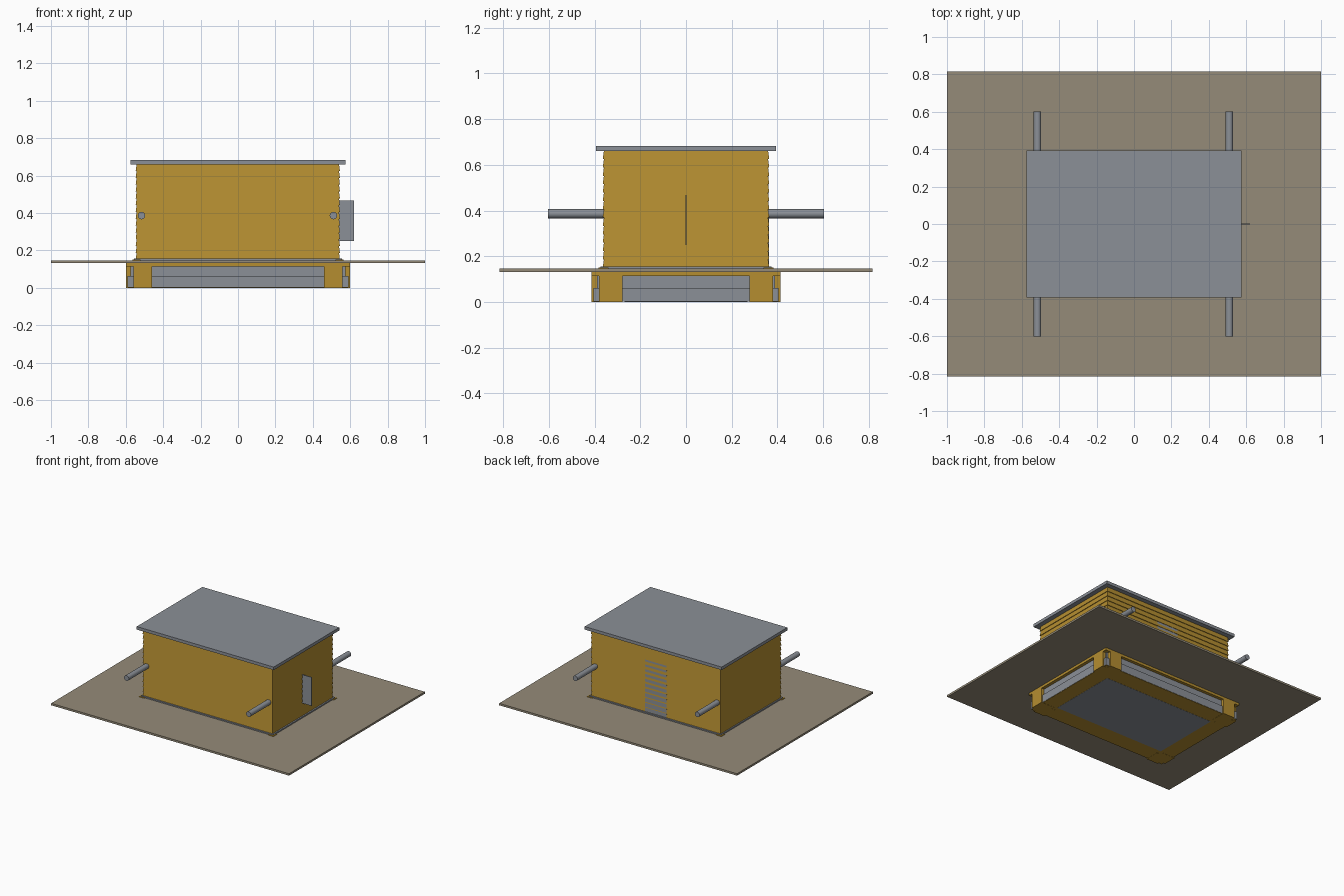
import bpy, bmesh, math
from mathutils import Matrix

if "Cube" in bpy.data.objects:
    bpy.data.objects.remove(bpy.data.objects["Cube"])


def material(name, rgb):
    m = bpy.data.materials.new(name)
    m.use_nodes = True
    m.diffuse_color = (*rgb, 1)
    m.node_tree.nodes["Principled BSDF"].inputs["Base Color"].default_value = (*rgb, 1)
    return m


gold = material("ochre", (0.46, 0.27, 0.03))
grey = material("slate grey", (0.26, 0.28, 0.31))
earth = material("stone brown", (0.30, 0.26, 0.19))


def add_box(bm, x, y, z, taper=0.0):
    """Box from x, y and z ranges; taper pulls the top edges inward."""
    size = [b - a for a, b in (x, y, z)]
    mid = [(a + b) / 2 for a, b in (x, y, z)]
    verts = bmesh.ops.create_cube(
        bm, size=1, matrix=Matrix.Translation(mid) @ Matrix.Diagonal((*size, 1)))["verts"]
    for v in verts:
        if taper and v.co.z > mid[2]:
            v.co.x -= math.copysign(taper, v.co.x)
            v.co.y -= math.copysign(taper, v.co.y)


def finish(bm, name, mat):
    mesh = bpy.data.meshes.new(name)
    bm.to_mesh(mesh)
    bm.free()
    mesh.materials.append(mat)
    ob = bpy.data.objects.new(name, mesh)
    bpy.context.collection.objects.link(ob)
    return ob


def box(name, mat, x, y, z):
    bm = bmesh.new()
    add_box(bm, x, y, z)
    return finish(bm, name, mat)


def slab(name, mat, hx, hy, z):
    return box(name, mat, (-hx, hx), (-hy, hy), z)


# Ground plate and roof
slab("ground_plate", earth, 1.0, 0.815, (0.132, 0.147))
slab("roof", grey, 0.576, 0.394, (0.66, 0.683))

# Stepped foundation
slab("floor_panel", grey, 0.467, 0.268, (0, 0.004))
slab("underside_frame", gold, 0.588, 0.402, (0.001, 0.005))
slab("lower_plinth", grey, 0.59, 0.404, (0.003, 0.062))
slab("upper_plinth", grey, 0.576, 0.39, (0.062, 0.113))
slab("plinth_cap", gold, 0.6, 0.413, (0.113, 0.132))

# Corner pads, a pair at each corner with a notch between them
bm = bmesh.new()
for sx in (-1, 1):
    for sy in (-1, 1):
        for xs, ys in (((0.46, 0.56), (0.3, 0.413)), ((0.49, 0.6), (0.278, 0.38))):
            add_box(bm, sorted(sx * v for v in xs), sorted(sy * v for v in ys), (0, 0.132))
finish(bm, "corner_pads", gold)

# Sill with small corner tabs
slab("sill", grey, 0.555, 0.373, (0.147, 0.156))
bm = bmesh.new()
for sx in (-1, 1):
    for sy in (-1, 1):
        add_box(bm, sorted((sx * 0.52, sx * 0.565)), sorted((sy * 0.34, sy * 0.382)),
                (0.146, 0.151))
finish(bm, "sill_tabs", gold)

# Lapped wall boards
bm = bmesh.new()
rows, base, top = 14, 0.15, 0.661
step = (top - base) / rows
for i in range(rows):
    z = base + i * step
    add_box(bm, (-0.547, 0.545), (-0.364, 0.364), (z, z + step), taper=0.005)
finish(bm, "wall_boards", gold)

# Back door, leaning slightly into the boards
door = box("back_door", grey, (-0.09, 0.09), (-0.004, 0), (0, 0.4))
door.location = (0, 0.3635, 0.157)
door.rotation_euler.x = 0.006

# Upright fin on the side
box("side_fin", grey, (0.53, 0.621), (-0.003, 0.003), (0.25, 0.467))

# Two poles running through the walls
for side, x in (("right", -0.516), ("left", 0.51)):
    bm = bmesh.new()
    bmesh.ops.create_cone(bm, cap_ends=True, segments=20, radius1=0.02, radius2=0.02, depth=1.205,
                          matrix=Matrix.Translation((x, 0, 0.386)) @ Matrix.Rotation(math.pi / 2, 4, "X"))
    for f in bm.faces:
        f.smooth = len(f.verts) == 4
    for e in bm.edges:
        e.smooth = all(f.smooth for f in e.link_faces)
    finish(bm, side + "_pole", grey)
